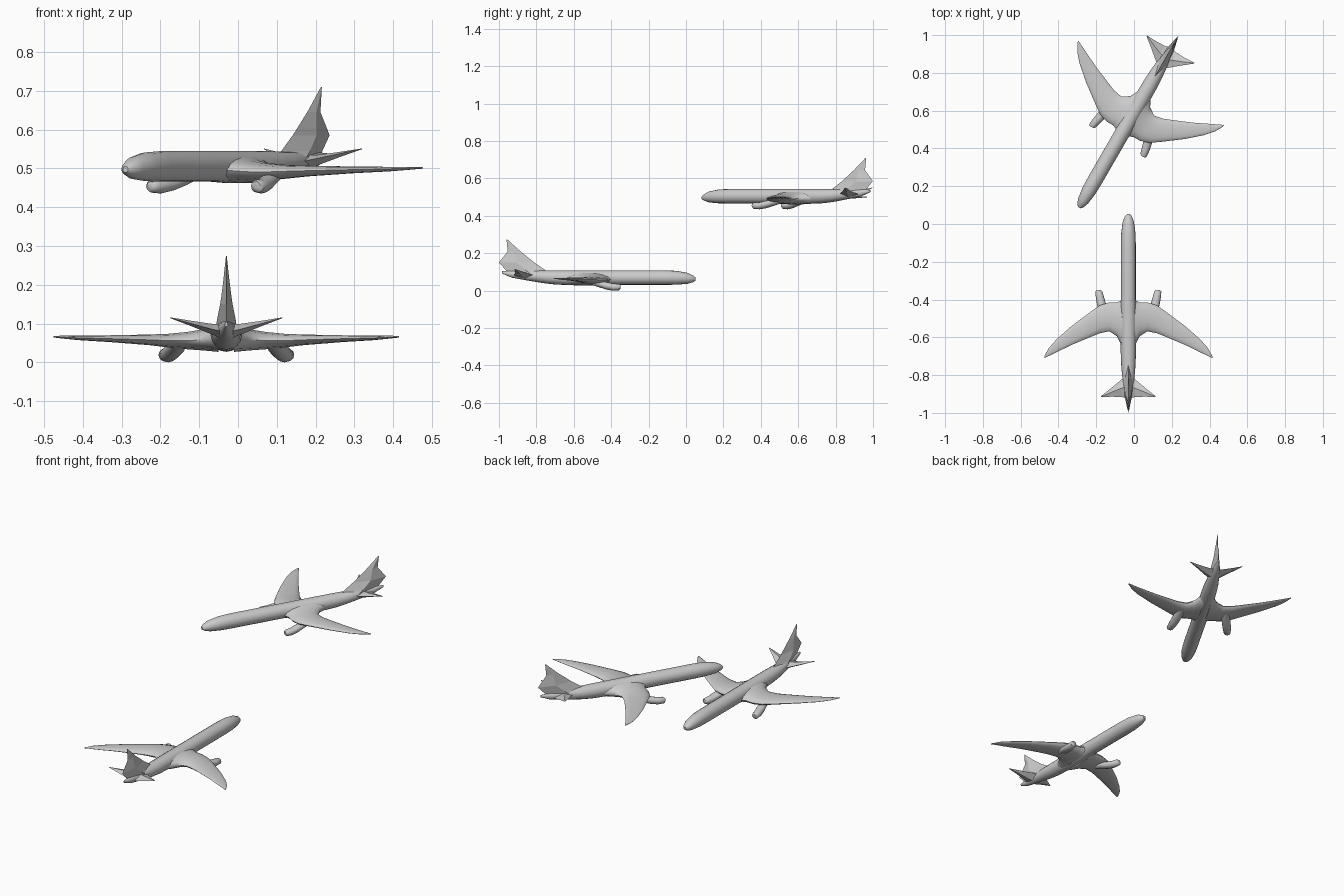
import bpy, bmesh
from math import sin, cos, tau, radians
from mathutils import Vector

# Two identical airliners: (name, origin, heading)
PLANES = [("low", (-0.03, 0, 0), 0), ("high", (-0.264, 0.132, 0.435), 150)]


def loft(name, sections, u, v, sides, mirror=False, smooth=True):
    """Skin elliptical sections (centre, half width along u, half width along v)."""
    u, v = Vector(u), Vector(v)
    bm = bmesh.new()
    rings = []
    for c, a, b in sections:
        rings.append([bm.verts.new(Vector(c) + u * a * cos(tau * i / sides) + v * b * sin(tau * i / sides))
                      for i in range(sides)])
    for r, s in zip(rings, rings[1:]):
        for i in range(sides):
            j = (i + 1) % sides
            bm.faces.new((r[i], r[j], s[j], s[i]))
    bm.faces.new(rings[0])
    bm.faces.new(rings[-1])
    bmesh.ops.recalc_face_normals(bm, faces=bm.faces)
    mesh = bpy.data.meshes.new(name)
    bm.to_mesh(mesh)
    bm.free()
    for plane, origin, heading in PLANES:
        ob = bpy.data.objects.new(f"{plane}_{name}", mesh)
        bpy.context.collection.objects.link(ob)
        ob.location = origin
        ob.rotation_euler.z = radians(heading)
        if mirror:
            ob.modifiers.new("Mirror", 'MIRROR')
    if smooth:
        bpy.ops.object.select_all(action='DESELECT')
        ob.select_set(True)
        bpy.context.view_layer.objects.active = ob
        mesh.shade_smooth()
        mesh.set_sharp_from_angle(angle=radians(45))


def span(rows):
    """Rows of x, leading y, trailing y, z, half thickness -> loft sections."""
    return [((x, (l + t) / 2, z), (l - t) / 2, h) for x, l, t, z, h in rows]


X, Y, Z = (1, 0, 0), (0, 1, 0), (0, 0, 1)

# Fuselage: y, centre z, half width, half height
body = [(0.052, 0.062, 0.008, 0.008), (0.04, 0.063, 0.019, 0.017), (0.01, 0.066, 0.030, 0.029),
        (-0.05, 0.069, 0.038, 0.037), (-0.12, 0.07, 0.04, 0.039), (-0.40, 0.07, 0.04, 0.039),
        (-0.48, 0.068, 0.042, 0.041), (-0.60, 0.069, 0.041, 0.040), (-0.70, 0.071, 0.04, 0.038),
        (-0.76, 0.074, 0.037, 0.034), (-0.85, 0.082, 0.028, 0.027), (-0.93, 0.088, 0.016, 0.019),
        (-0.985, 0.098, 0.004, 0.006)]
loft("fuselage", [((0, y, z), a, b) for y, z, a, b in body], X, Z, 16)

# Swept wings, flared where they meet the fuselage
loft("wings", span([
    (0.02, -0.39, -0.67, 0.062, 0.036), (0.04, -0.405, -0.635, 0.06, 0.032),
    (0.06, -0.415, -0.595, 0.058, 0.028), (0.10, -0.415, -0.568, 0.056, 0.023),
    (0.15, -0.43, -0.578, 0.056, 0.018), (0.20, -0.465, -0.598, 0.058, 0.014),
    (0.30, -0.54, -0.64, 0.061, 0.009), (0.38, -0.61, -0.679, 0.063, 0.006),
    (0.42, -0.655, -0.698, 0.065, 0.004), (0.445, -0.70, -0.71, 0.066, 0.002)]),
    Y, Z, 14, mirror=True)

# Engines drooping forward from under the wings
pod = [(0.157, -0.35, 0.021, 0.011, 0.010), (0.156, -0.358, 0.019, 0.019, 0.017),
       (0.150, -0.39, 0.019, 0.022, 0.019), (0.142, -0.425, 0.026, 0.024, 0.020),
       (0.130, -0.47, 0.038, 0.024, 0.018), (0.120, -0.53, 0.050, 0.018, 0.010)]
loft("engines", [((x, y, z), a, b) for x, y, z, a, b in pod], X, Z, 12, mirror=True)

# Faceted tailplane
loft("tailplane", span([
    (0.0, -0.79, -0.925, 0.078, 0.022), (0.035, -0.822, -0.916, 0.085, 0.014),
    (0.09, -0.868, -0.914, 0.10, 0.007), (0.145, -0.912, -0.917, 0.115, 0.001)]),
    Y, Z, 4, mirror=True, smooth=False)

# Faceted fin: z, leading y, trailing y, half thickness
fin = [(0.085, -0.70, -0.95, 0.028), (0.11, -0.752, -0.963, 0.024), (0.15, -0.81, -1.0, 0.016),
       (0.17, -0.835, -0.985, 0.013), (0.21, -0.885, -0.953, 0.008), (0.274, -0.955, -0.96, 0.001)]
loft("fin", [((0, (l + t) / 2, z), (l - t) / 2, h) for z, l, t, h in fin], Y, X, 4, smooth=False)
